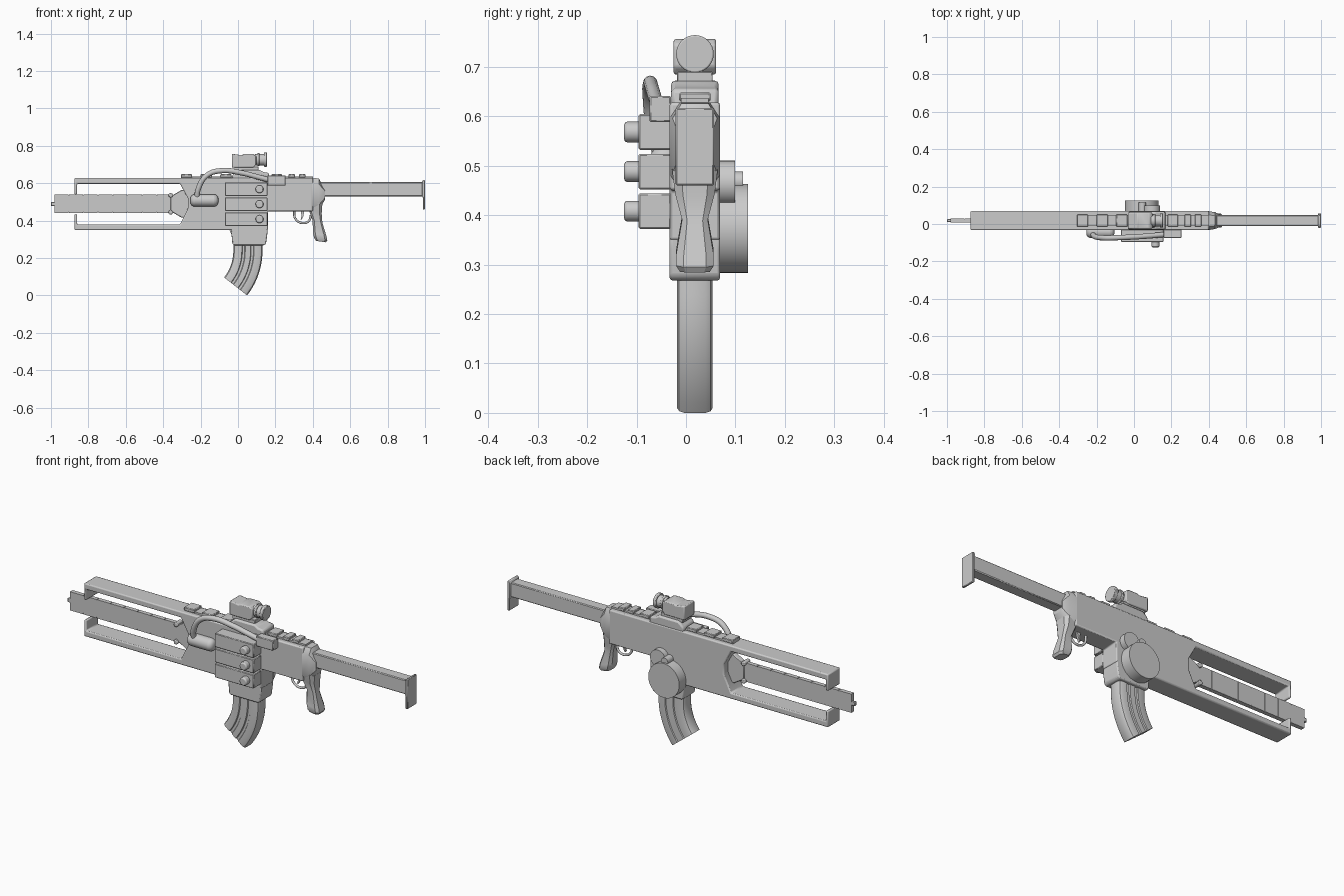
import bpy, bmesh
from math import sin, cos, pi, radians
from mathutils import Vector, Matrix

if "Cube" in bpy.data.objects:
    bpy.data.objects.remove(bpy.data.objects["Cube"])

C = 0.018  # mid-plane of the gun in y


def finish(name, bm, bevel=0.0, segs=2, smooth=True):
    bmesh.ops.recalc_face_normals(bm, faces=bm.faces[:])
    me = bpy.data.meshes.new(name)
    bm.to_mesh(me)
    bm.free()
    ob = bpy.data.objects.new(name, me)
    bpy.context.collection.objects.link(ob)
    if bevel:
        m = ob.modifiers.new("bevel", 'BEVEL')
        m.width, m.segments, m.limit_method = bevel, segs, 'ANGLE'
    if smooth:
        bpy.ops.object.select_all(action='DESELECT')
        ob.select_set(True)
        bpy.context.view_layer.objects.active = ob
        bpy.ops.object.shade_smooth_by_angle(angle=radians(32))
    return ob


def prism(name, pts, y0, y1, bevel=0.0, segs=2):
    """Extrude an x-z outline along y."""
    bm = bmesh.new()
    f = bm.faces.new([bm.verts.new((x, y0, z)) for x, z in pts])
    r = bmesh.ops.extrude_face_region(bm, geom=[f])
    bmesh.ops.translate(bm, vec=(0, y1 - y0, 0),
                        verts=[v for v in r['geom'] if isinstance(v, bmesh.types.BMVert)])
    return finish(name, bm, bevel, segs)


def box(name, x0, x1, y0, y1, z0, z1, bevel=0.0, segs=1):
    return prism(name, [(x0, z0), (x1, z0), (x1, z1), (x0, z1)], y0, y1, bevel, segs)


def cyl(name, a, b, r, r2=None, n=32, bevel=0.0, segs=2):
    a, b = Vector(a), Vector(b)
    d = b - a
    bm = bmesh.new()
    bmesh.ops.create_cone(bm, cap_ends=True, segments=n, radius1=r,
                          radius2=r if r2 is None else r2, depth=d.length,
                          matrix=Matrix.Translation((a + b) / 2) @ d.to_track_quat('Z', 'Y').to_matrix().to_4x4())
    return finish(name, bm, bevel, segs)


def loft(name, sections, shape, bevel=0.0):
    """Bridge cross-sections (x, z, angle, half_length, half_width)."""
    bm = bmesh.new()
    rings = [[bm.verts.new((x + u * hl * cos(a), C + v * hw, z + u * hl * sin(a))) for u, v in shape]
             for x, z, a, hl, hw in sections]
    n = len(shape)
    for p, q in zip(rings, rings[1:]):
        for i in range(n):
            bm.faces.new((p[i], p[(i + 1) % n], q[(i + 1) % n], q[i]))
    bm.faces.new(rings[0])
    bm.faces.new(rings[-1])
    return finish(name, bm, bevel)


def tube(name, pts, r):
    cu = bpy.data.curves.new(name, 'CURVE')
    cu.dimensions, cu.bevel_depth, cu.bevel_resolution, cu.use_fill_caps = '3D', r, 4, True
    cu.resolution_u = 8
    s = cu.splines.new('BEZIER')
    s.bezier_points.add(len(pts) - 1)
    for bp, p in zip(s.bezier_points, pts):
        bp.co = p
        bp.handle_left_type = bp.handle_right_type = 'AUTO'
    ob = bpy.data.objects.new(name, cu)
    bpy.context.collection.objects.link(ob)
    return ob


OCT = [(-1, -.6), (-.65, -1), (.65, -1), (1, -.6), (1, .6), (.65, 1), (-.65, 1), (-1, .6)]

# receiver with open-ended front frame
prism("receiver", [(-.874, .628), (-.874, .54), (-.86, .54), (-.86, .597), (-.31, .597), (-.268, .52),
                   (-.268, .465), (-.31, .38), (-.86, .38), (-.86, .435), (-.874, .435), (-.874, .349),
                   (-.04, .349), (.16, .349), (.16, .45), (.40, .45), (.40, .628)],
      C - .051, C + .051, .006)
prism("magazine_well", [(-.038, .36), (-.03, .275), (-.022, .268), (.14, .268), (.15, .278), (.157, .33),
                        (.157, .36)], C - .051, C + .051, .008)
loft("receiver_rear", [(.395, .539, pi / 2, .089, .051), (.432, .54, pi / 2, .086, .045),
                       (.464, .54, pi / 2, .03, .032)], OCT)

# pistol grip
loft("grip", [(.405, .50, -.3, .048, .046), (.412, .45, -.3, .037, .04), (.425, .395, -.25, .027, .026),
              (.437, .325, -.22, .037, .038), (.442, .302, -.2, .036, .038), (.443, .288, -.15, .027, .03)], OCT)

# trigger and guard
tube("trigger_guard", [(.30, C, .455), (.307, C, .41), (.345, C, .387), (.38, C, .40), (.39, C, .43)], .006)
prism("trigger", [(.335, .455), (.355, .455), (.35, .425), (.34, .405), (.335, .407), (.34, .425)],
      C - .006, C + .006)

# stock and butt plate
box("stock_bar", .43, .99, C - .029, C + .029, .53, .606, .004)
prism("butt_plate", [(.984, .608), (.99, .617), (1.0, .617), (1.0, .46), (.988, .46), (.988, .525), (.984, .53)],
      C - .039, C + .039, .003, 1)

# curved magazine with grooved sides
side = [(-1, .6), (-.93, .88), (-.8, 1), (-.42, 1), (-.38, .86), (-.22, .86), (-.18, 1), (.18, 1), (.22, .86),
        (.38, .86), (.42, 1), (.8, 1), (.93, .88), (1, .6)]
ribbed = side + [(u, -v) for u, v in reversed(side)]
R = .31
loft("magazine", [(.053, .30, 0, .078, .036)] +
     [(.053 - R + R * cos(t), .239 - R * sin(t), -t, .078, .036)
      for t in (radians(38) * i / 10 for i in range(11))], ribbed)

# flat laminated barrel
box("barrel_core", -.975, -.34, C - .009, C + .009, .445, .535)
for i in range(8):
    x = -.982 + i * .0785
    box(f"barrel_plate_{i + 1}", x, x + .075, C - .011, C + .011, .441, .539)
prism("barrel_flare", [(-.36, .53), (-.30, .565), (-.26, .56), (-.26, .42), (-.30, .415), (-.36, .45)],
      C - .014, C + .014, .003, 1)
box("muzzle_tip", -1.0, -.97, C - .008, C + .008, .478, .50, .003)
for z in (.536, .444):
    cyl("barrel_pin", (-.36, C - .024, z), (-.36, C + .024, z), .012, n=16, bevel=.004)

# three side modules with knobs
for i, z in enumerate((.568, .488, .408)):
    box(f"module_{i + 1}", -.07, .157, -.096, -.03, z - .036, z + .036, .003)
    cyl(f"module_knob_{i + 1}", (.115, -.09, z), (.115, -.125, z), .021, bevel=.006)

# cable, its plug and its side canister
box("cable_plug", .157, .255, -.074, -.03, .588, .641, .003)
cyl("canister", (-.255, -.042, .508), (-.105, -.042, .508), .033, bevel=.024, segs=4)
tube("cable", [(-.22, -.05, .51), (-.212, -.066, .57), (-.165, -.074, .643), (-.09, -.073, .667),
               (.02, -.068, .655), (.10, -.062, .635), (.175, -.055, .615)], .014)

# drums on the far side
cyl("large_drum", (.042, .06, .373), (.042, .125, .373), .09, n=48)
cyl("medium_drum", (.095, .06, .465), (.095, .099, .465), .045)
cyl("small_drum", (.045, .06, .468), (.045, .115, .468), .02, n=24)

# top rail lugs
box("rail_front", -.305, -.02, C - .028, C + .028, .62, .637)
box("rail_rear", .165, .40, C - .028, C + .028, .62, .637)
for x0, x1 in ((-.305, -.245), (-.20, -.14), (-.095, -.035), (.18, .235), (.27, .305), (.325, .36)):
    box("rail_lug", x0, x1, C - .032, C + .032, .63, .648, .003)

# scope mount and scope
prism("scope_mount", [(-.03, .62), (-.03, .645), (-.015, .66), (.0, .672), (.115, .672), (.135, .66), (.165, .655),
                      (.17, .62)], C - .048, C + .048, .008)
box("scope_base", -.02, .11, C - .036, C + .036, .665, .69, .002)
prism("scope_body", [(-.033, .684), (.083, .684), (.098, .70), (.098, .745), (.083, .756), (.03, .756), (.02, .75),
                     (-.033, .757)], C - .043, C + .043, .005)
cyl("scope_neck", (.09, C, .725), (.14, C, .725), .031)
for x0, x1, r in ((.103, .115, .035), (.138, .155, .038)):
    cyl("scope_ring", (x0, C, .726), (x1, C, .726), r, bevel=.003)
cyl("scope_lens", (.15, C, .726), (.156, C, .726), .033)
